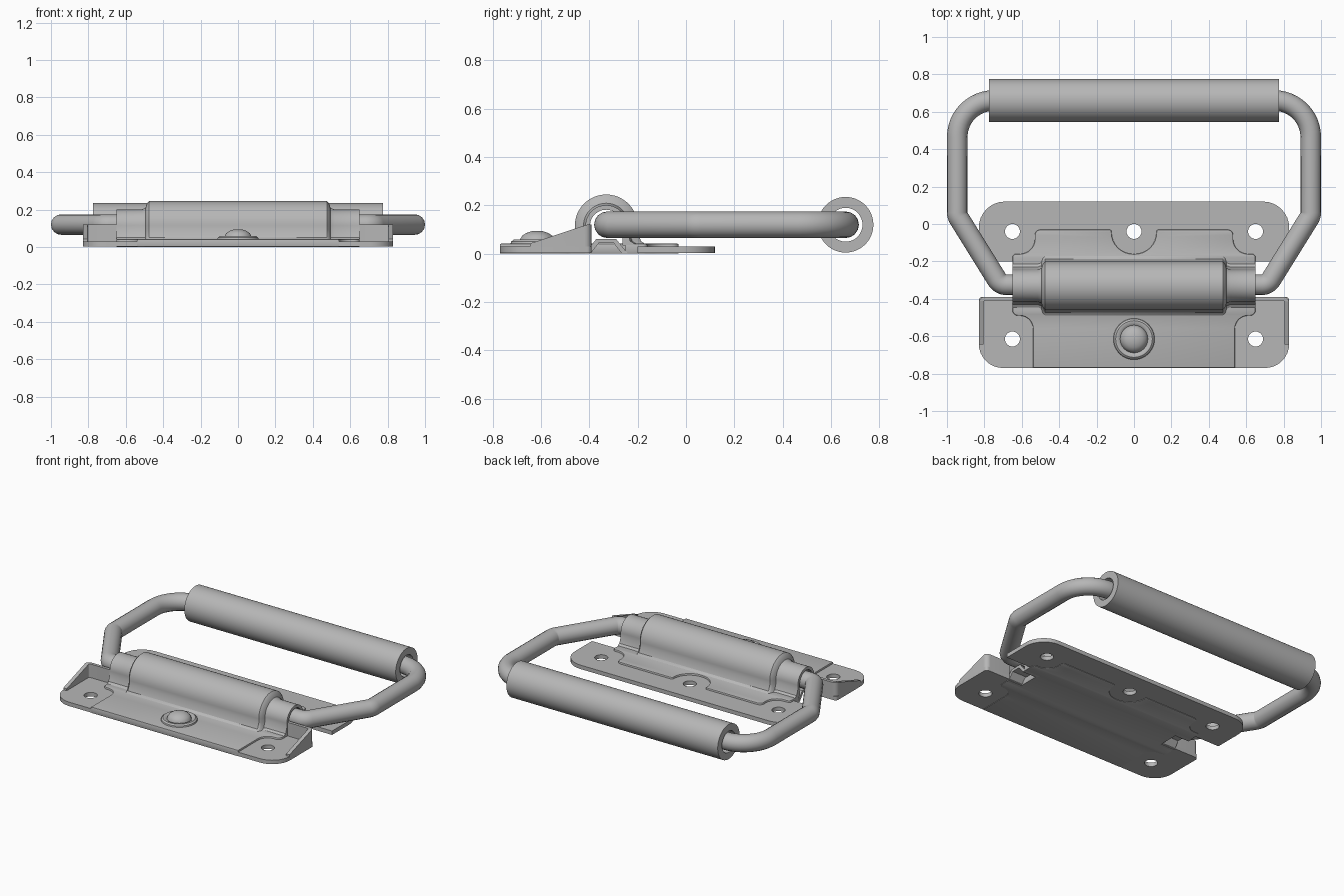
import bpy, bmesh, math
from mathutils import Vector, Matrix

old = bpy.data.objects.get("Cube")
if old:
    bpy.data.objects.remove(old, do_unlink=True)

steel = bpy.data.materials.new("grey_steel")
steel.use_nodes = True
GREY = (0.47, 0.47, 0.47, 1)
steel.diffuse_color = GREY
steel.node_tree.nodes["Principled BSDF"].inputs["Base Color"].default_value = GREY

HINGE_Y, GRIP_Y, BAR_Z = -0.33, 0.66, 0.12
ALONG_X = Matrix(((0, 0, 1, 0), (1, 0, 0, 0), (0, 1, 0, 0), (0, 0, 0, 1)))


def smooth(ob):
    bpy.ops.object.select_all(action='DESELECT')
    ob.select_set(True)
    bpy.context.view_layer.objects.active = ob
    bpy.ops.object.shade_smooth_by_angle(angle=math.radians(35))


def link(name, data):
    ob = bpy.data.objects.new(name, data)
    bpy.context.collection.objects.link(ob)
    data.materials.append(steel)
    return ob


def from_bmesh(name, bm):
    bmesh.ops.recalc_face_normals(bm, faces=bm.faces)
    me = bpy.data.meshes.new(name)
    bm.to_mesh(me)
    bm.free()
    ob = link(name, me)
    smooth(ob)
    return ob


def fillet(corners, steps=8):
    """Closed outline from (x, y, radius) corners."""
    out = []
    n = len(corners)
    for i, (x, y, r) in enumerate(corners):
        p = Vector((x, y))
        if r == 0:
            out.append(p)
            continue
        a = (Vector(corners[i - 1][:2]) - p).normalized()
        b = (Vector(corners[(i + 1) % n][:2]) - p).normalized()
        half = a.angle(b) / 2
        mid = p + (a + b).normalized() * (r / math.sin(half))
        start = p + a * (r / math.tan(half)) - mid
        end = p + b * (r / math.tan(half)) - mid
        sweep = start.angle_signed(end)
        for k in range(steps + 1):
            out.append(mid + Matrix.Rotation(-sweep * k / steps, 2) @ start)
    return out


def mirrored(half):
    return half + [(-x, y, r) for x, y, r in reversed(half)]


def circle(x, y, r, n=48):
    return [Vector((x + r * math.cos(2 * math.pi * k / n),
                    y + r * math.sin(2 * math.pi * k / n))) for k in range(n)]


def add_loop(cu, pts, z=0):
    sp = cu.splines.new('POLY')
    sp.points.add(len(pts) - 1)
    for q, p in zip(sp.points, pts):
        q.co = (p[0], p[1], z, 1)
    sp.use_cyclic_u = True


def to_mesh(ob):
    bpy.ops.object.select_all(action='DESELECT')
    ob.select_set(True)
    bpy.context.view_layer.objects.active = ob
    bpy.ops.object.convert(target='MESH')
    return bpy.context.view_layer.objects.active


def prism(name, loops, lo, hi, bevel=0.0, along_x=False):
    """Extrude outlines (with holes) between two heights, or two x positions."""
    cu = bpy.data.curves.new(name, 'CURVE')
    cu.dimensions = '2D'
    cu.fill_mode = 'BOTH'
    cu.extrude = (hi - lo) / 2 - bevel
    cu.bevel_depth = bevel
    cu.bevel_resolution = 1
    cu.offset = -bevel
    for pts in loops:
        add_loop(cu, pts)
    ob = to_mesh(link(name, cu))
    ob.data.transform(Matrix.Translation((0, 0, (lo + hi) / 2)))
    if along_x:
        ob.data.transform(ALONG_X)
    bm = bmesh.new()
    bm.from_mesh(ob.data)
    bmesh.ops.remove_doubles(bm, verts=bm.verts, dist=1e-5)
    bmesh.ops.recalc_face_normals(bm, faces=bm.faces)
    bm.to_mesh(ob.data)
    bm.free()
    smooth(ob)
    return ob


# Rear mounting plate with three screw holes
rear = fillet(mirrored([(0.83, -0.2, 0), (0.83, 0.12, 0.14)]))
prism("rear_plate", [rear] + [circle(x, -0.04, 0.04) for x in (-0.65, 0, 0.65)], 0.004, 0.03)

# Pressed centre cover, notched around the middle hole and under the bar ends
cover = fillet(mirrored([
    (0.12, -0.16, 0.115), (0.12, -0.03, 0.012), (0.53, -0.03, 0.03), (0.53, -0.16, 0.08),
    (0.65, -0.16, 0.02), (0.65, -0.25, 0), (0.55, -0.25, 0), (0.55, -0.41, 0),
    (0.65, -0.41, 0), (0.65, -0.49, 0.03), (0.54, -0.49, 0.07), (0.54, -0.77, 0)]))
prism("centre_cover", [cover], 0, 0.042, bevel=0.006)

for s, side in ((1, "left"), (-1, "right")):
    # Front corner plate with screw hole
    corner = fillet([(s * 0.5, -0.39, 0), (s * 0.83, -0.39, 0.02),
                     (s * 0.83, -0.77, 0.13), (s * 0.5, -0.77, 0)])
    prism(side + "_front_plate", [corner, circle(s * 0.65, -0.615, 0.04)], 0.004, 0.03)

    # Upturned flange, cut to a slope
    wall = fillet([(s * 0.83, -0.645, 0), (s * 0.83, -0.39, 0.03), (s * 0.65, -0.39, 0),
                   (s * 0.65, -0.41, 0), (s * 0.805, -0.41, 0.01), (s * 0.805, -0.645, 0)])
    ob = prism(side + "_flange", [wall], 0.006, 0.12)
    bm = bmesh.new()
    bm.from_mesh(ob.data)
    bmesh.ops.bisect_plane(bm, geom=bm.verts[:] + bm.edges[:] + bm.faces[:],
                           plane_co=(0, -0.41, 0.12), plane_no=(0, -0.33, 1), clear_outer=True)
    bmesh.ops.holes_fill(bm, edges=[e for e in bm.edges if e.is_boundary], sides=0)
    bmesh.ops.recalc_face_normals(bm, faces=bm.faces)
    bm.to_mesh(ob.data)
    bm.free()
    smooth(ob)

    # Folded ridge below the bar end
    ridge = [(-0.42, 0), (-0.37, 0.062), (-0.29, 0.062), (-0.24, 0),
             (-0.265, 0), (-0.3, 0.045), (-0.36, 0.045), (-0.395, 0)]
    lo, hi = sorted((s * 0.54, s * 0.65))
    prism(side + "_ridge", [ridge], lo, hi, along_x=True)


# Hinge housing: an arched shell, wide in the middle and narrow at the ends
def arch(r, flare, steps=24):
    pts = [(-r - flare, 0.035), (-r - flare * 0.35, 0.052), (-r, 0.09)]
    pts += [(-r * math.cos(math.pi * k / steps), 0.115 + r * math.sin(math.pi * k / steps))
            for k in range(steps + 1)]
    return pts + [(-y, z) for y, z in reversed(pts[:3])]


bm = bmesh.new()
rings = []
stations = [(0.65, 0.086), (0.515, 0.086), (0.495, 0.094), (0.487, 0.118), (0.475, 0.13)]
for x, r in [(-x, r) for x, r in stations] + stations[::-1]:
    loop = arch(r, 0.04) + arch(0.067, 0)[::-1]
    rings.append([bm.verts.new((x, HINGE_Y + y, z)) for y, z in loop])
n = len(rings[0])
for a, b in zip(rings, rings[1:]):
    for i in range(n):
        j = (i + 1) % n
        bm.faces.new((a[i], a[j], b[j], b[i]))
for ring in (rings[0], rings[-1]):
    for i in range(n // 2 - 1):
        bm.faces.new((ring[i], ring[i + 1], ring[n - 2 - i], ring[n - 1 - i]))
from_bmesh("hinge_housing", bm)

# Domed button with a raised ring
bm = bmesh.new()
profile = [(0.112, 0.036), (0.108, 0.05), (0.098, 0.058), (0.086, 0.058), (0.074, 0.05),
           (0.07, 0.062), (0.062, 0.075), (0.045, 0.086), (0.024, 0.093), (0, 0.095)]
vs = [bm.verts.new((r, 0, z)) for r, z in profile]
edges = [bm.edges.new(pair) for pair in zip(vs, vs[1:])]
bmesh.ops.spin(bm, geom=vs + edges, cent=(0, 0, 0), axis=(0, 0, 1),
               angle=2 * math.pi, steps=40)
bmesh.ops.remove_doubles(bm, verts=bm.verts, dist=1e-5)
bmesh.ops.translate(bm, verts=bm.verts, vec=(0, -0.615, 0))
from_bmesh("button", bm)

# Bent round bar
path = fillet(mirrored([(0.945, GRIP_Y, 0.195), (0.945, 0.045, 0.06), (0.715, HINGE_Y + 0.005, 0.06)]), 12)
cu = bpy.data.curves.new("handle_bar", 'CURVE')
cu.dimensions = '3D'
cu.bevel_depth = 0.055
cu.bevel_resolution = 6
add_loop(cu, path, BAR_Z)
smooth(to_mesh(link("handle_bar", cu)))

# Hollow grip sleeve
prism("grip_sleeve", [circle(GRIP_Y, BAR_Z, 0.115), circle(GRIP_Y, BAR_Z, 0.07)],
      -0.775, 0.775, along_x=True)
